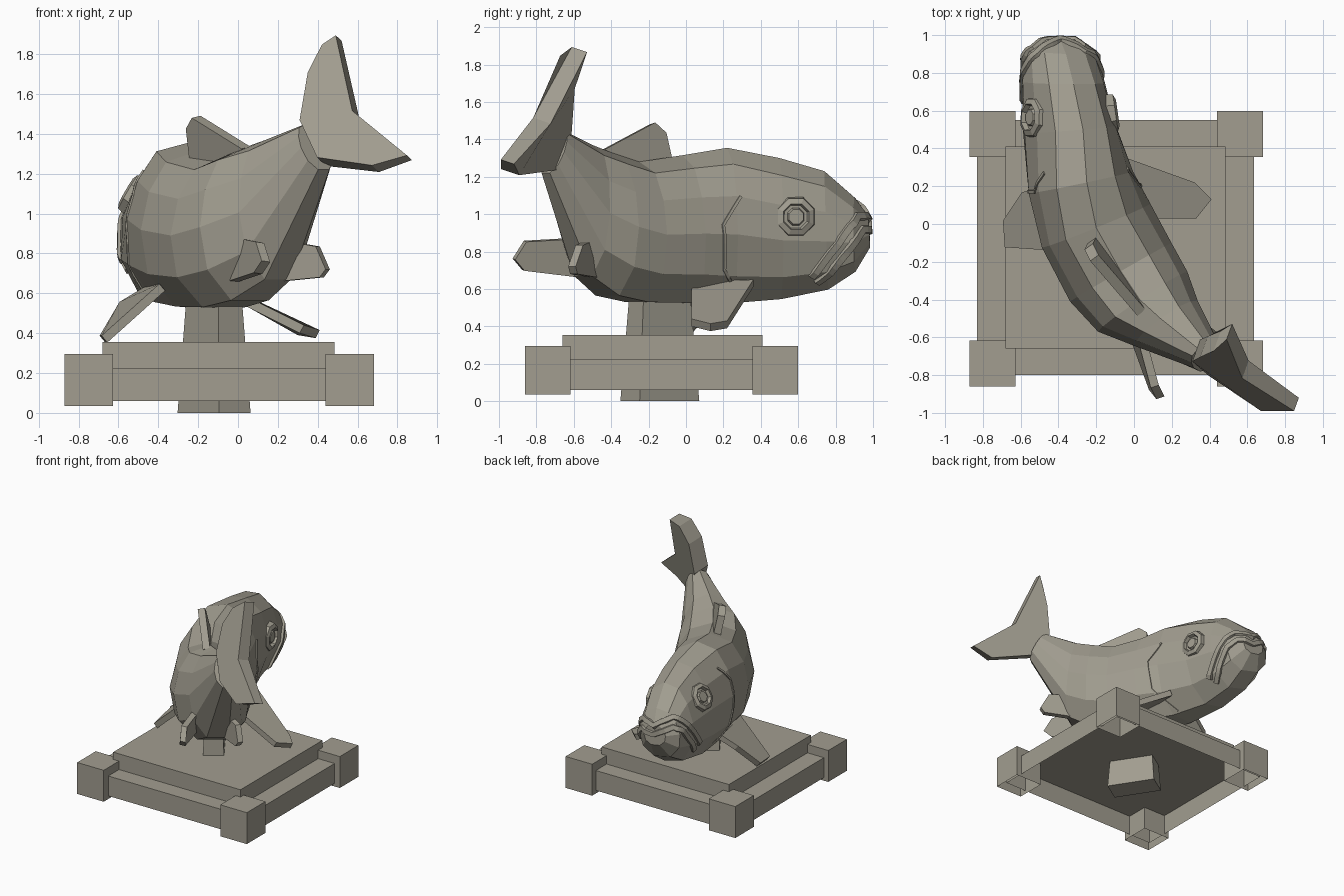
import bpy, bmesh, math
from mathutils import Vector
from mathutils.bvhtree import BVHTree

if "Cube" in bpy.data.objects:
    bpy.data.objects.remove(bpy.data.objects["Cube"])

stone = bpy.data.materials.new("weathered_stone")
stone.diffuse_color = (0.36, 0.34, 0.28, 1)
stone.use_nodes = True
stone.node_tree.nodes["Principled BSDF"].inputs["Base Color"].default_value = stone.diffuse_color


def finish(bm, name):
    bmesh.ops.recalc_face_normals(bm, faces=bm.faces)
    me = bpy.data.meshes.new(name)
    bm.to_mesh(me)
    bm.free()
    ob = bpy.data.objects.new(name, me)
    me.materials.append(stone)
    bpy.context.collection.objects.link(ob)
    return ob


def loft(rings, start=True, end=True):
    bm = bmesh.new()
    vs = [[bm.verts.new(p) for p in r] for r in rings]
    n = len(vs[0])
    for a, b in zip(vs, vs[1:]):
        for i in range(n):
            j = (i + 1) % n
            bm.faces.new((a[i], a[j], b[j], b[i]))
    if start:
        bm.faces.new(vs[0][::-1])
    if end:
        bm.faces.new(vs[-1])
    return bm


def rect(x0, x1, y0, y1, z):
    return [(x0, y0, z), (x1, y0, z), (x1, y1, z), (x0, y1, z)]


def fin(name, pts, thick, edges=None):
    """Slab from an outline; edges scales the thickness at each point."""
    pts = [Vector(p) for p in pts]
    n = Vector()
    for a, b in zip(pts, pts[1:] + pts[:1]):
        n += a.cross(b)
    n = n.normalized() * thick / 2
    k = edges or [1] * len(pts)
    return finish(loft([[p + n * s * t for p, t in zip(pts, k)] for s in (-1, 1)]), name)


# Plinth: open frame with a slab resting on it
outer, inner = (-.83, .635, -.80, .55), (-.68, .485, -.66, .41)
finish(loft([rect(*outer, .06), rect(*outer, .225), rect(*inner, .225)],
            start=False, end=False), "plinth_frame")
finish(loft([rect(*inner, .225), rect(*inner, .355)]), "plinth_slab")

# Corner blocks, open underneath
for x in (-.87, .44):
    for y in (-.86, .355):
        r = (x, x + .243, y, y + .243)
        finish(loft([rect(*r, .035), rect(*r, .295)], start=False), "corner_block")


# Support post, turned to follow the fish
def post_ring(w, d, z):
    a = math.radians(33)
    u, v = Vector((math.cos(a), math.sin(a), 0)), Vector((-math.sin(a), math.cos(a), 0))
    c = Vector((-.12, -.14, z))
    return [c + u * s * w + v * t * d for s, t in ((-1, -1), (1, -1), (1, 1), (-1, 1))]


finish(loft([post_ring(.095, .19, 0), post_ring(.068, .145, .62)]), "support_post")


# Fish body: ridged sections from snout to tail root
def side_dir(yaw, roll):
    a, r = math.radians(yaw), math.radians(roll)
    return Vector((math.cos(a) * math.cos(r), math.sin(a) * math.cos(r), -math.sin(r)))


HALF = [(.56, .84), (.86, .45), (1, -.04), (.88, -.6), (.4, -1)]
SHAPE = [(0, 1)] + HALF + [(-s, u) for s, u in HALF[::-1]]
# top point, bottom point, half width, yaw, roll
SECTIONS = [
    ((-.39, .975, .99), (-.41, .985, .83), .10, 0, 10),
    ((-.36, .90, 1.09), (-.42, .91, .71), .20, -3, 13),
    ((-.32, .74, 1.23), (-.42, .76, .62), .225, 0, 15),
    ((-.27, .50, 1.30), (-.40, .50, .57), .25, 5, 14),
    ((-.25, .22, 1.355), (-.31, .22, .54), .285, 12, 8),
    ((-.20, -.02, 1.315), (-.20, 0, .53), .31, 22, 2),
    ((-.07, -.25, 1.28), (-.07, -.26, .53), .31, 30, 0),
    ((.03, -.40, 1.33), (.06, -.42, .565), .285, 34, 0),
    ((.14, -.50, 1.37), (.20, -.55, .67), .205, 36, 0),
    ((.34, -.66, 1.45), (.43, -.75, 1.22), .09, 38, 0),
]
rings = []
for top, bot, hw, yaw, roll in SECTIONS:
    t, b = Vector(top), Vector(bot)
    c, up, side = (t + b) / 2, (t - b) / 2, side_dir(yaw, roll)
    rings.append([c + side * hw * s + up * u for s, u in SHAPE])
body = loft(rings)
bmesh.ops.recalc_face_normals(body, faces=body.faces)
tree = BVHTree.FromBMesh(body)
finish(body, "fish_body")

# Head frame used to place the eyes, lips and gills
SIDE = side_dir(3, 15)
UP = Vector((0, 1, 0)).cross(-SIDE).normalized()
if UP.z < 0:
    UP = -UP


def on_head(sgn, y, u):
    origin = Vector((-.35, y, .93)) + UP * u + SIDE * sgn
    hit = tree.ray_cast(origin, -SIDE * sgn)[0]
    return hit or tree.find_nearest(origin - SIDE * sgn * .8)[0]


def bead(name, pts, width, height):
    """Raised strip that hugs the body surface along a path."""
    path = []
    for a, b in zip(pts, pts[1:]):
        path += [a.lerp(b, i / 5) for i in range(5)]
    hits = [tree.find_nearest(p)[:2] for p in path + [pts[-1]]]
    strips = []
    last = len(hits) - 1
    for i, (p, n) in enumerate(hits):
        lo, hi = max(i - 2, 0), min(i + 2, last)
        d = (hits[hi][0] - hits[lo][0]).normalized()
        n = sum((h[1] for h in hits[lo:hi + 1]), Vector()).normalized()
        n = (n - d * n.dot(d)).normalized()
        e = d.cross(n) * width
        strips.append([p + e - n * .015, p + e * .7 + n * height,
                       p - e * .7 + n * height, p - e - n * .015])
    finish(loft(strips), name)


# Gill ridges
GILL = [(.28, .24), (.18, .11), (.185, -.13), (.28, -.34)]
for sgn in (1, -1):
    bead("gill_ridge", [on_head(sgn, y, u) for y, u in GILL], .011, .008)

# Lips wrapping round the snout
for name, line, z in (("upper_lip", [(.66, -.22), (.76, -.09), (.86, .03), (.91, .08)], .985),
                      ("lower_lip", [(.69, -.26), (.80, -.15), (.89, -.04), (.94, .01)], .915)):
    right = [on_head(1, y, u) for y, u in line]
    left = [on_head(-1, y, u) for y, u in line]
    mid = tree.find_nearest(Vector((-.39, 1.05, z)))[0]
    bead(name, right + [mid] + left[::-1], .026, .016)

# Eyes: eight-sided rims with a raised pupil
for sgn in (1, -1):
    c = on_head(sgn, .575, .115)
    n = (SIDE * sgn + UP * .27 + Vector((0, .1, 0))).normalized()
    e = Vector((0, 1, 0))
    e = (e - n * e.dot(n)).normalized()
    f = n.cross(e)
    prof = [(.12, -.05), (.105, .018), (.075, .03), (.066, .004), (.05, .004), (.042, .022)]
    finish(loft([[c + n * h + (e * math.cos(a) + f * math.sin(a)) * r
                  for a in [math.pi * (k + .5) / 4 for k in range(8)]]
                 for r, h in prof]), "eye")

# Fins
fin("dorsal_fin", [(.04, -.47, 1.33), (-.21, -.18, 1.485), (-.24, -.12, 1.43),
                   (-.22, -.08, 1.25), (.02, -.42, 1.25)], .055)
fin("tail_fin", [(.33, -.67, 1.45), (.37, -.65, 1.69), (.44, -.62, 1.83), (.505, -.57, 1.88),
                 (.59, -.77, 1.5), (.86, -.955, 1.28), (.69, -.94, 1.225), (.42, -.74, 1.26)],
    .13, [1, .95, .9, .7, .8, .6, .85, 1.1])
fin("right_pectoral_fin", [(-.08, .36, .63), (-.08, .03, .62), (.32, .03, .42),
                           (.40, .13, .395), (.31, .22, .41)], .045)
fin("left_pectoral_fin", [(-.38, .24, .66), (-.58, .17, .54), (-.68, .02, .37),
                          (-.67, -.12, .37), (-.38, -.14, .63)], .045)
fin("right_pelvic_fin", [(.20, -.48, .87), (.40, -.57, .835), (.45, -.61, .72),
                         (.42, -.60, .68), (.12, -.42, .65)], .045)
fin("left_pelvic_fin", [(.04, -.60, .87), (.11, -.86, .855), (.14, -.92, .76),
                        (.10, -.87, .70), (-.02, -.54, .66)], .045)
